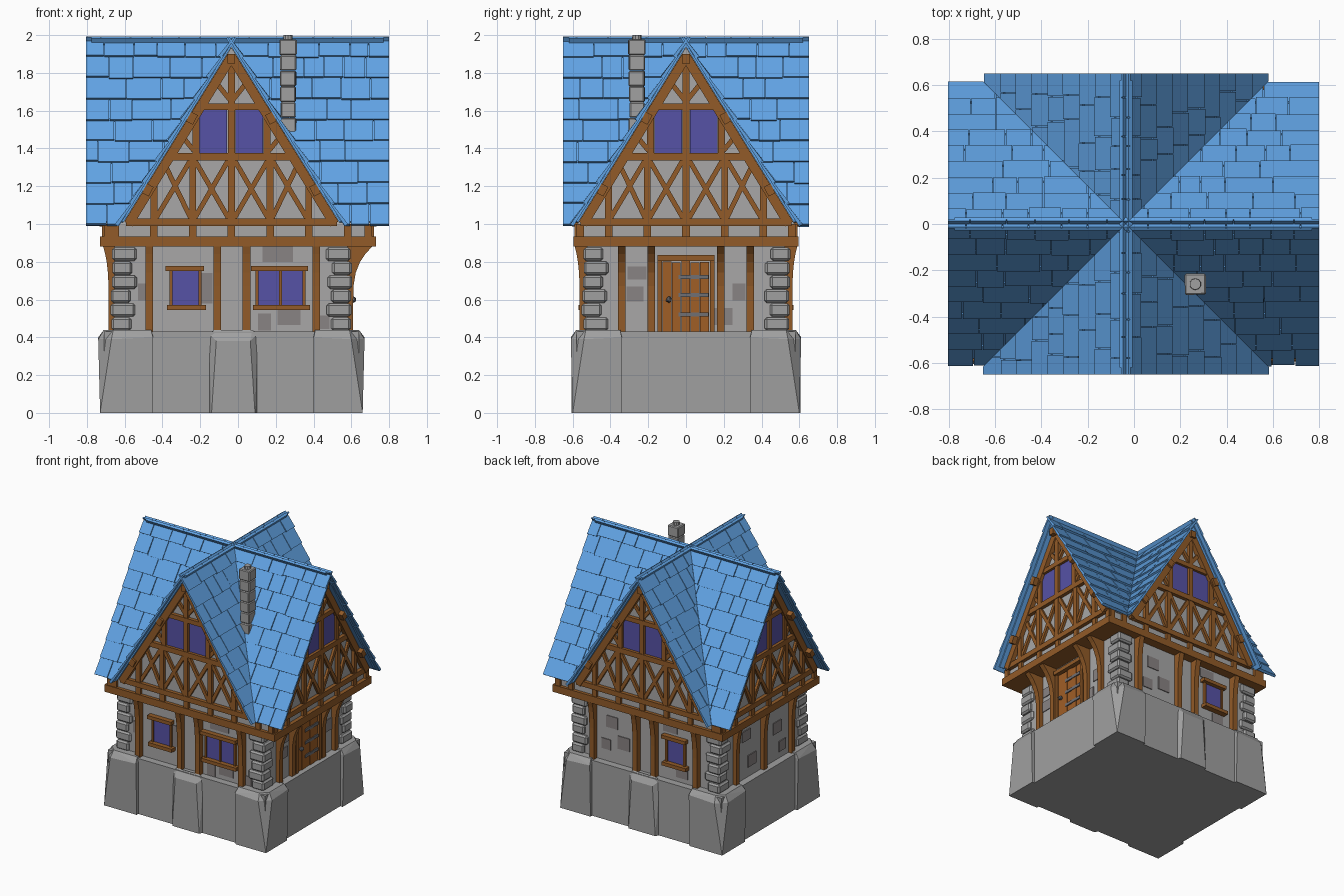
import bpy, bmesh, math, random
from mathutils import Matrix, Vector

random.seed(7)
if "Cube" in bpy.data.objects:
    bpy.data.objects.remove(bpy.data.objects["Cube"])


def material(name, rgb):
    m = bpy.data.materials.new(name)
    col = [((c / 255 + 0.055) / 1.055) ** 2.4 for c in rgb] + [1]
    m.diffuse_color = col
    m.use_nodes = True
    m.node_tree.nodes["Principled BSDF"].inputs["Base Color"].default_value = col
    return m


STONE = material("grey stone", (160, 160, 160))
PLASTER = material("pale plaster", (168, 167, 167))
BRICK = material("dark brick", (137, 131, 131))
WOOD = material("brown timber", (146, 91, 40))
DOOR = material("door planks", (160, 94, 38))
GLASS = material("violet glass", (86, 82, 166))
METAL = material("dark iron", (112, 112, 116))
ROOF = material("blue shingle", (97, 163, 228))

CX = -0.035                                   # house centre on x
WALL = [0.525, 0.615, 0.525, 0.62]            # ground wall distance: front, right, back, left
GABLE = [0.57, 0.735, 0.57, 0.665]            # gable wall distance
EAVE = [0.65, 0.835, 0.65, 0.77]              # roof end distance
HALF, APEX = 0.615, 1.935
SLOPE = 1 / HALF
SIDES = [Matrix.Translation((CX, 0, 0)) @ Matrix.Rotation(k * math.pi / 2, 4, 'Z') for k in range(4)]
WORLD = Matrix.Identity(4)
parts = {}


def part(name, mat, bevel=0):
    """Return the mesh collecting all pieces of a named part."""
    if name not in parts:
        parts[name] = (bmesh.new(), mat, bevel)
    return parts[name][0]


def box(bm, M, lo, hi):
    lo, hi = Vector(lo), Vector(hi)
    bmesh.ops.create_cube(bm, size=1, matrix=M @ Matrix.Translation((lo + hi) / 2)
                          @ Matrix.Diagonal((*(hi - lo), 1)))


def plate(bm, M, u0, u1, z0, z1, o0, o1):
    """Box on a side: u across, z up, o outward."""
    box(bm, M, (u0, -o1, z0), (u1, -o0, z1))


def beam(bm, M, p, q, w, o0, o1):
    """Timber between two (u, z) points."""
    du, dz = q[0] - p[0], q[1] - p[1]
    bmesh.ops.create_cube(bm, size=1, matrix=M
                          @ Matrix.Translation(((p[0] + q[0]) / 2, -(o0 + o1) / 2, (p[1] + q[1]) / 2))
                          @ Matrix.Rotation(-math.atan2(dz, du), 4, 'Y')
                          @ Matrix.Diagonal((math.hypot(du, dz), o1 - o0, w, 1)))


def prism(bm, M, pts, move):
    a = [bm.verts.new(M @ Vector(p)) for p in pts]
    b = [bm.verts.new(M @ (Vector(p) + Vector(move))) for p in pts]
    bm.faces.new(a)
    bm.faces.new(b[::-1])
    for i in range(len(a)):
        j = (i + 1) % len(a)
        bm.faces.new((a[j], a[i], b[i], b[j]))


def hull(bm, M, pts):
    vs = [bm.verts.new(M @ Vector(p)) for p in pts]
    bmesh.ops.convex_hull(bm, input=vs)


def half_width(z):
    return (APEX - z) / SLOPE


# Stone plinth with boulder corners and buttresses
box(part("plinth", STONE), WORLD, (CX - 0.675, -0.58, 0), (CX + 0.675, 0.58, 0.43))
for sx in (-1, 1):
    for sy in (-1, 1):
        w = 0.29 if sx < 0 else 0.27
        a, b, c, d = 0.705, 0.61, 0.705 - w, 0.61 - w
        pts = [(a - 0.01, b - 0.01, 0), (c, b - 0.01, 0), (a - 0.01, d, 0), (c, d, 0),
               (a - 0.07, b, 0.39), (a, b - 0.07, 0.39), (c, b, 0.4), (a, d, 0.4),
               (a - 0.08, b - 0.03, 0.44), (a - 0.03, b - 0.08, 0.44),
               (c + 0.01, b - 0.03, 0.44), (a - 0.03, d + 0.01, 0.44), (c, d, 0.44)]
        hull(part("plinth_corners", STONE), Matrix.Translation((CX, 0, 0)),
             [(x * sx, y * sy, z) for x, y, z in pts])
for k in (0, 2):
    hull(part("plinth_buttresses", STONE), SIDES[k],
         [(u * s + 0.01, y, z) for s in (-1, 1)
          for u, y, z in ((0.13, -0.57, 0), (0.115, -0.605, 0), (0.13, -0.57, 0.42),
                          (0.09, -0.605, 0.38), (0.1, -0.57, 0.44))])

# Ground floor walls and corner stones
box(part("ground_walls", PLASTER), WORLD, (CX - 0.62, -0.525, 0.42), (CX + 0.615, 0.525, 0.9))
for sx in (-1, 1):
    for sy in (-1, 1):
        for i in range(6):
            z = 0.435 + i * 0.074
            a, b = 0.64 + random.uniform(-.01, .005), 0.55 + random.uniform(-.01, .005)
            la, lb = (0.13, 0.105) if i % 2 else (0.105, 0.13)
            xs, ys = sorted((CX + sx * a, CX + sx * (a - la))), sorted((sy * b, sy * (b - lb)))
            box(part("corner_stones", STONE, 0.012), WORLD, (xs[0], ys[0], z), (xs[1], ys[1], z + 0.071))

# Curved bracket posts
POSTS = [(-.435, -.075, .08, .45), (-.34, -.185, .185, .34), (-.45, -.08, .075, .435), (-.34, 0, .34)]
FLARE = [(.038, .065), (.03, .135), (.038, .065), (.03, .06)]
for k, M in enumerate(SIDES):
    w, (lo, hi) = WALL[k], FLARE[k]
    curve = [(lo + (hi - lo) * t ** 3, 0.6 + 0.285 * t) for t in (0, .25, .5, .7, .85, 1)]
    profile = [(-.02, .42), (lo, .42)] + curve + [(-.02, .885)]
    for u in POSTS[k]:
        prism(part("bracket_posts", WOOD), M, [(u - .02, -w - o, z) for o, z in profile], (.04, 0, 0))

# Exposed bricks: u, z, width, height
BRICKS = [[(.245, .84, .16, .08), (-.145, .66, .09, .16), (.175, .48, .07, .09), (.305, .51, .12, .09),
           (-.47, .64, .05, .09), (.49, .48, .06, .07)],
          [(-.26, .74, .1, .07), (-.27, .63, .09, .08), (.28, .64, .07, .09), (.19, .51, .11, .09)],
          [(-.3, .74, .1, .09), (-.2, .6, .1, .1), (-.35, .56, .08, .08), (.2, .83, .12, .07), (.3, .5, .1, .07)],
          [(-.2, .76, .1, .08), (-.13, .55, .1, .09), (.18, .68, .1, .09), (.24, .52, .08, .08)]]
for k, M in enumerate(SIDES):
    for u, z, a, b in BRICKS[k]:
        plate(part("exposed_bricks", BRICK), M, u - a / 2, u + a / 2, z - b / 2, z + b / 2,
              WALL[k] - .002, WALL[k] + .006)


# Ground floor windows
def window(k, u0, u1, mullion):
    M, w, bm = SIDES[k], WALL[k], part("window_frames", WOOD)
    plate(part("window_glass", GLASS), M, u0, u1, .57, .755, w, w + .008)
    plate(bm, M, u0 - .03, u1 + .02, .75, .777, w, w + .04)
    plate(bm, M, u0 - .02, u1 + .03, .545, .572, w, w + .045)
    for u in [u0, u1] + ([(u0 + u1) / 2] if mullion else []):
        plate(bm, M, u - .008, u + .008, .56, .76, w, w + .02)


window(0, -.32, -.165, False)
window(0, .135, .385, True)
window(2, .175, .33, False)

# Plank door with hinges and handle
M, w = SIDES[1], WALL[1]
for i in range(5):
    u = -.125 + i * .05
    plate(part("door", DOOR), M, u, u + .047, .43, .8 + random.uniform(-.006, .004), w, w + .018 + .004 * (i % 2))
for u in (-.14, .14):
    plate(part("door_frame", WOOD), M, u - .012, u + .012, .43, .81, w, w + .03)
plate(part("door_frame", WOOD), M, -.15, .15, .805, .835, w, w + .045)
for z in (.52, .625, .72):
    plate(part("door_hinges", METAL), M, -.04, .12, z - .011, z + .011, w, w + .027)
bmesh.ops.create_icosphere(part("door_handle", METAL), subdivisions=1, radius=.018,
                           matrix=M @ Matrix.Translation((-.09, -w - .03, .6)))

# Jettied floor: timber slab, infill band
box(part("floor_beam", WOOD), WORLD, (-.73, -.595, .88), (.73, .595, .935))
box(part("band_infill", PLASTER), WORLD, (-.70, -.57, .93), (.70, .57, 1.0))
for k, M in enumerate(SIDES):
    g, bm = GABLE[k], part("band_posts", WOOD)
    ends = [(-.665, .735), (-.57, .57), (-.735, .665), (-.57, .57)][k]
    for u in [i * .205 for i in range(-3, 4) if abs(i) < 3 or k % 2 == 0] + [ends[0] + .01, ends[1] - .01]:
        plate(bm, M, u - .02, u + .02, .93, 1.0, g - .02, g + .02)

# Timber-framed gables on all four sides
for k, M in enumerate(SIDES):
    g = GABLE[k]
    h = half_width(1.0)
    prism(part("gable_walls", PLASTER), M, [(-h, -g, 1), (h, -g, 1), (0, -g, APEX)], (0, g, 0))
    bm = part("gable_frame", WOOD)
    for z, t in ((1.01, .04), (1.355, .04), (1.62, .035)):
        e = half_width(z) - .01
        beam(bm, M, (-e, z), (e, z), t, g, g + .028)
    plate(bm, M, -.018, .018, 1.0, 1.9, g, g + .024)
    for s in (-1, 1):
        beam(bm, M, (s * (h - .03), 1.0), (0, APEX - .05), .05, g, g + .034)
        for u, z0, z1 in ((.205, 1, 1.36), (.41, 1, 1.24), (.188, 1.36, 1.63)):
            beam(bm, M, (s * u, z0), (s * u, z1), .036, g, g + .024)
        for p, q in (((.015, 1.03), (.195, 1.34)), ((.015, 1.34), (.195, 1.03)),
                     ((.215, 1.03), (.35, 1.31)), ((.215, 1.34), (.4, 1.03)),
                     ((.2, 1.39), (.265, 1.47)), ((.01, 1.66), (.09, 1.76))):
            beam(bm, M, (s * p[0], p[1]), (s * q[0], q[1]), .026, g, g + .018)
        plate(part("gable_glass", GLASS), M, *sorted((s * .022, s * .168)), 1.377, 1.603, g, g + .009)
        # Purlin ends under the roof edge
        for z in (1.18, 1.56):
            u = half_width(z) - .022
            beam(part("purlins", WOOD), M, (s * (u + .013), z - .025), (s * (u - .013), z + .025),
                 .04, g - .05, EAVE[k] - .03)
    plate(part("purlins", WOOD), M, -.02, .02, 1.85, 1.9, g - .05, EAVE[k] - .03)

# Shingled cross roof, each slope mitred at the valleys
ROWS = 9
length = math.hypot(HALF, 1.0)
c, sn = HALF / length, 1 / length
for k, M in enumerate(SIDES):
    for s in (-1, 1):
        bm = bmesh.new()

        def slab(section, a0, a1):
            pts = [(s * (t * c + n * sn), -a0, 2 - t * sn + n * c) for t, n in section]
            prism(bm, WORLD, pts, (0, a0 - a1, 0))

        slab([(0, -.022), (length - .03, -.022), (length - .03, -.033), (0, -.033)], 0, EAVE[k] - .03)
        for r in range(ROWS):
            t0, t1 = r * length / ROWS, (r + 1) * length / ROWS
            a = -random.uniform(0, .1)
            while a < EAVE[k]:
                b = a + random.uniform(.09, .22)
                b = EAVE[k] if b > EAVE[k] - .06 else b
                up, drop = random.uniform(-.004, .002), random.uniform(-.006, .004)
                slab([(max(t0 - .012, 0), -.014), (t1 + drop, up), (t1 + drop, up - .02),
                      (max(t0 - .012, 0), -.024)], a, b - (.004 if b < EAVE[k] else 0))
                a = b
        bmesh.ops.bisect_plane(bm, geom=bm.verts[:] + bm.edges[:] + bm.faces[:], plane_co=(0, 0, 0),
                               plane_no=(-s, -1, 0), clear_inner=True)
        bmesh.ops.transform(bm, matrix=M, verts=bm.verts)
        parts["roof_%s_%s" % (("front", "right", "back", "left")[k], "a" if s < 0 else "b")] = (bm, ROOF, 0)

# Stacked stone chimney with a pot
for i in range(6):
    r = .041 + random.uniform(-.003, .003) + (.003 if i == 5 else 0)
    box(part("chimney", STONE, .006), Matrix.Translation((.265, -.26, 1.48 + i * .083))
        @ Matrix.Rotation(random.uniform(-.06, .06), 4, 'Z'), (-r, -r, 0), (r, r, .082))
bmesh.ops.create_cone(part("chimney_pot", STONE), cap_ends=True, segments=10, radius1=.026, radius2=.024,
                      depth=.04, matrix=Matrix.Translation((.265, -.26, 1.98)))

# Turn the collected meshes into objects
for name, (bm, mat, bevel) in parts.items():
    bmesh.ops.recalc_face_normals(bm, faces=bm.faces)
    mesh = bpy.data.meshes.new(name)
    bm.to_mesh(mesh)
    bm.free()
    mesh.materials.append(mat)
    ob = bpy.data.objects.new(name, mesh)
    bpy.context.scene.collection.objects.link(ob)
    if bevel:
        mod = ob.modifiers.new("Bevel", 'BEVEL')
        mod.width, mod.segments = bevel, 1
